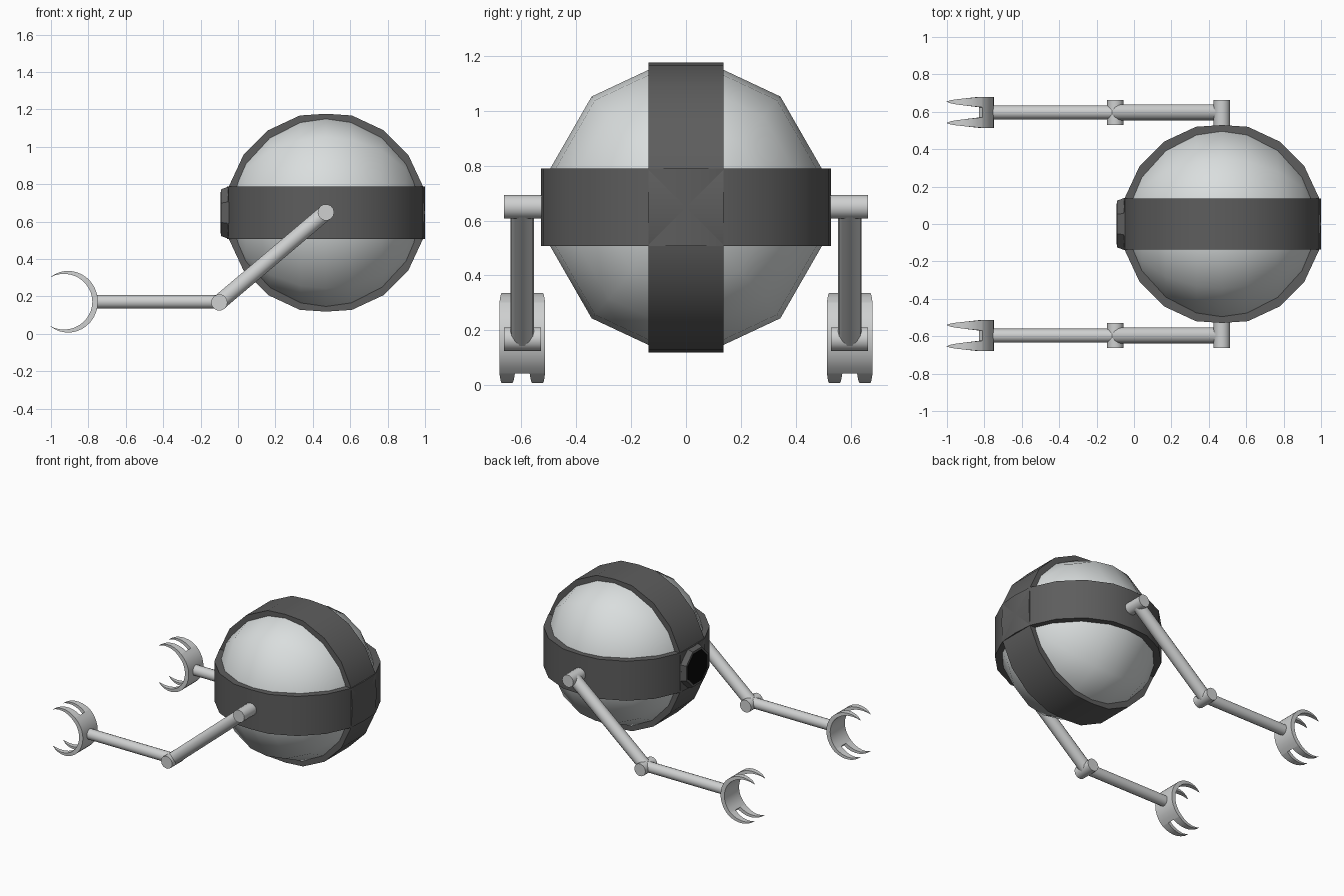
import bpy, bmesh, math
from mathutils import Vector

if "Cube" in bpy.data.objects:
    bpy.data.objects.remove(bpy.data.objects["Cube"])


def material(name, rgb):
    m = bpy.data.materials.new(name)
    m.diffuse_color = (*rgb, 1)
    m.use_nodes = True
    m.node_tree.nodes["Principled BSDF"].inputs["Base Color"].default_value = m.diffuse_color
    return m


DARK = material("dark grey", (0.11, 0.11, 0.11))
LIGHT = material("pale grey panel", (0.70, 0.73, 0.73))
METAL = material("light metal", (0.62, 0.63, 0.63))
BLACK = material("black lens", (0.003, 0.003, 0.003))
C = Vector((0.47, 0, 0.648))      # centre of the ball body


def loft(name, sections, mat, angle=35, closed=False):
    """Skin a list of equal-length point loops, capping the ends."""
    bm = bmesh.new()
    loops = [[bm.verts.new(p) for p in s] for s in sections]
    n = len(loops[0])
    pairs = list(zip(loops, loops[1:]))
    if closed:
        pairs.append((loops[-1], loops[0]))
    for a, b in pairs:
        for i in range(n):
            j = (i + 1) % n
            bm.faces.new((a[i], a[j], b[j], b[i]))
    if not closed:
        bm.faces.new(loops[0][::-1])
        bm.faces.new(loops[-1])
    bmesh.ops.remove_doubles(bm, verts=bm.verts, dist=1e-5)
    bmesh.ops.recalc_face_normals(bm, faces=bm.faces)
    me = bpy.data.meshes.new(name)
    bm.to_mesh(me)
    bm.free()
    me.materials.append(mat)
    me.shade_smooth()
    me.set_sharp_from_angle(angle=math.radians(angle))
    ob = bpy.data.objects.new(name, me)
    bpy.context.collection.objects.link(ob)
    return ob


def rod(name, a, b, r, mat=METAL, n=14):
    """Round bar between two points."""
    a, b = Vector(a), Vector(b)
    q = (b - a).to_track_quat('Z', 'Y')
    ring = [q @ Vector((r * math.cos(2 * math.pi * i / n), r * math.sin(2 * math.pi * i / n), 0))
            for i in range(n)]
    return loft(name, [[p + v for v in ring] for p in (a, b)], mat)


# Pale ball: coarse sphere around the x axis, seen as four panels
lons = []
for base in (0, 180):
    lons += [(base + 15.5, 0.516), (base + 49.6, 0.531), (base + 74.8, 0.52),
             (base + 105.2, 0.52), (base + 130.4, 0.531), (base + 164.5, 0.516)]
sections = []
for phi in (2, 15, 35, 55, 75, 90, 105, 125, 145, 165, 178):
    p = math.radians(phi)
    sections.append([C + Vector((0.522 * math.cos(p),
                                 r * math.sin(p) * math.cos(math.radians(l)),
                                 r * math.sin(p) * math.sin(math.radians(l)))) for l, r in lons])
loft("body_panels", sections, LIGHT, 60)

# Two dark bands crossing at the ends of the x axis
ring = []
for q in range(4):
    ring += [(90 * q, 0.529)] + [(90 * q + a, 0.538) for a in (15, 35, 55, 75)]


def band(name, half, vertical):
    secs = []
    for deg, ro in ring:
        a = math.radians(deg)
        sec = []
        for r, w in ((ro, -half), (ro, half), (0.46, half), (0.46, -half)):
            u, v = r * math.cos(a), r * math.sin(a)
            sec.append(C + (Vector((u, w, v)) if vertical else Vector((u, v, w))))
        secs.append(sec)
    loft(name, secs, DARK, 35, closed=True)


band("vertical_band", 0.137, True)
band("horizontal_band", 0.141, False)


# Octagonal eye housing and black lens on the -x end
def octagon(x, apothem):
    r = apothem / math.cos(math.pi / 8)
    return [Vector((x, r * math.cos(math.pi / 8 + i * math.pi / 4),
                    C.z + r * math.sin(math.pi / 8 + i * math.pi / 4))) for i in range(8)]


loft("eye_housing", [octagon(0.0, 0.14), octagon(-0.05, 0.14), octagon(-0.09, 0.125)], DARK, 20)
loft("eye_lens", [octagon(-0.088, 0.11), octagon(-0.093, 0.11)], BLACK, 20)

# Arms with claws on both sides
GRIP = Vector((-0.92, 0, 0.172))  # centre of the claw arc
TIP, SLOT = 122, 50               # claw tip angle, slot start angle


def claw_section(deg, y0, y1):
    t = abs(deg) / TIP
    ro = 0.171 - 0.016 * t ** 3
    ri = ro - max(0.03 * (1 - t ** 2.5), 0.001)
    a = math.radians(deg)
    return [GRIP + Vector((r * math.cos(a), y, r * math.sin(a)))
            for r, y in ((ro, y0), (ro, y1), (ri, y1), (ri, y0))]


for side, s in (("right", -1), ("left", 1)):
    y = 0.597 * s
    rod(f"{side}_shoulder_pin", (0.47, 0.50 * s, 0.65), (0.47, 0.663 * s, 0.65), 0.044)
    rod(f"{side}_upper_arm", (0.47, y, 0.65), (-0.10, y, 0.168), 0.043)
    rod(f"{side}_elbow_pin", (-0.10, 0.528 * s, 0.168), (-0.10, 0.663 * s, 0.168), 0.044)
    rod(f"{side}_forearm", (-0.10, y, 0.172), (-0.765, y, 0.172), 0.037)
    # claw palm
    loft(f"{side}_claw_palm",
         [claw_section(-SLOT + 10 * i, y - 0.083, y + 0.083) for i in range(11)], METAL)
    # four tapering prongs
    for up in (-1, 1):
        for k in (-1, 1):
            secs = []
            for i in range(8):
                t = i / 7
                w = max((1 - t) ** 0.6, 0.02)
                mid = 0.057
                ya, yb = mid + (0.027 - mid) * w, mid + (0.083 - mid) * w
                secs.append(claw_section(up * (SLOT + (TIP - SLOT) * t), y + k * ya, y + k * yb))
            loft(f"{side}_claw_prong", secs, METAL)
